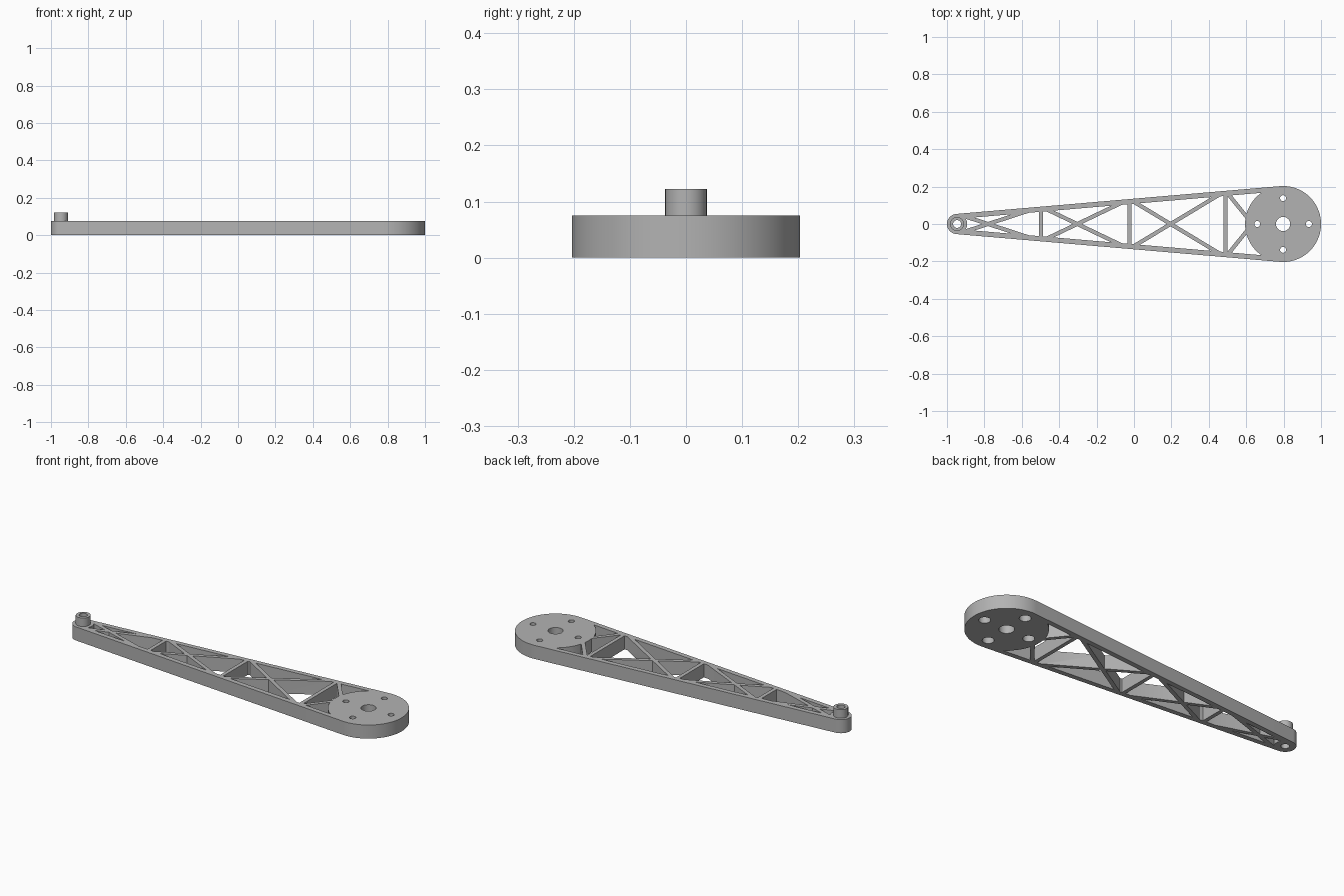
import bpy, bmesh, math
from mathutils import Vector

cube = bpy.data.objects.get("Cube")
if cube:
    bpy.data.objects.remove(cube, do_unlink=True)

BIG_X, BIG_R = 0.797, 0.203      # hub disc
TIP_X, TIP_R = -0.946, 0.054     # narrow end
HEIGHT, RAIL, BAR = 0.075, 0.027, 0.021
SLOPE = math.asin((BIG_R - TIP_R) / (BIG_X - TIP_X))

grey = bpy.data.materials.new("plain grey")
grey.use_nodes = True
COLOUR = (0.45, 0.45, 0.45, 1)
grey.diffuse_color = COLOUR
grey.node_tree.nodes["Principled BSDF"].inputs["Base Color"].default_value = COLOUR


def prism(name, points, z0, z1):
    """Extrude a flat outline between two heights."""
    bm = bmesh.new()
    face = bm.faces.new([bm.verts.new((x, y, z0)) for x, y in points])
    top = bmesh.ops.extrude_face_region(bm, geom=[face])["geom"]
    bmesh.ops.translate(bm, vec=(0, 0, z1 - z0),
                        verts=[v for v in top if isinstance(v, bmesh.types.BMVert)])
    bmesh.ops.recalc_face_normals(bm, faces=bm.faces)
    mesh = bpy.data.meshes.new(name)
    bm.to_mesh(mesh)
    bm.free()
    mesh.materials.append(grey)
    obj = bpy.data.objects.new(name, mesh)
    bpy.context.collection.objects.link(obj)
    return obj


def arc(x, y, r, start, end, steps):
    return [(x + r * math.cos(start + (end - start) * i / steps),
             y + r * math.sin(start + (end - start) * i / steps))
            for i in range(steps + 1)]


def cylinder(name, x, y, r, z0, z1, sides=64):
    return prism(name, arc(x, y, r, 0, math.tau, sides)[:-1], z0, z1)


def arm_outline(inset):
    """Two discs joined by their tangents."""
    t = math.pi / 2 + SLOPE
    return (arc(BIG_X, 0, BIG_R - inset, -t, t, 64)
            + arc(TIP_X, 0, TIP_R - inset, t, math.tau - t, 32))


def bar(a, b):
    """Tall strut between two points, overshooting into the rails."""
    a, b = Vector(a), Vector(b)
    along = (b - a).normalized()
    side = Vector((-along.y, along.x)) * BAR / 2
    a, b = a - along * 0.02, b + along * 0.02
    return prism("strut", [a - side, b - side, b + side, a + side], -0.2, 0.3)


def cut(target, tool):
    """Subtract the tool from the target and discard it."""
    mod = target.modifiers.new("cut", "BOOLEAN")
    mod.operation, mod.solver, mod.object = "DIFFERENCE", "EXACT", tool
    bpy.context.view_layer.objects.active = target
    bpy.ops.object.modifier_apply(modifier=mod.name)
    bpy.data.objects.remove(tool, do_unlink=True)


def half_width(x):
    return TIP_R + (x - TIP_X) * math.tan(SLOPE)


# Truss openings: inner outline minus discs, cross bars and diagonals
openings = prism("openings", arm_outline(RAIL), -0.1, 0.2)
cut(openings, cylinder("hub", BIG_X, 0, BIG_R, -0.2, 0.3, 128))
cut(openings, cylinder("tip", TIP_X, 0, TIP_R, -0.2, 0.3))
stations = [TIP_X, -0.497, -0.025, 0.49, BIG_X]
for x in stations[1:-1]:
    cut(openings, bar((x, -half_width(x)), (x, half_width(x))))
for x0, x1 in zip(stations, stations[1:]):
    for s in (-1, 1):
        cut(openings, bar((x0, -s * half_width(x0)), (x1, s * half_width(x1))))

# Arm plate
arm = prism("truss_arm", arm_outline(0), 0, HEIGHT)
cut(arm, openings)

# Hub bore and four counterbored bolt holes
cut(arm, cylinder("bore", BIG_X, 0, 0.038, -0.1, 0.2))
for i in range(4):
    a = i * math.pi / 2
    x, y = BIG_X + 0.138 * math.cos(a), 0.138 * math.sin(a)
    cut(arm, cylinder("bolt_hole", x, y, 0.016, -0.1, 0.2, 32))
    cut(arm, cylinder("counterbore", x, y, 0.029, -0.1, 0.04, 32))
cut(arm, cylinder("tip_hole", TIP_X, 0, 0.021, -0.1, 0.2, 48))

# Hollow pin on the narrow end
pin = cylinder("pivot_pin", TIP_X, 0, 0.037, HEIGHT, 0.122, 48)
cut(pin, cylinder("pin_hole", TIP_X, 0, 0.021, -0.1, 0.2, 48))

for obj in (arm, pin):
    bpy.ops.object.select_all(action="DESELECT")
    obj.select_set(True)
    bpy.context.view_layer.objects.active = obj
    bpy.ops.object.shade_smooth_by_angle(angle=math.radians(30))
